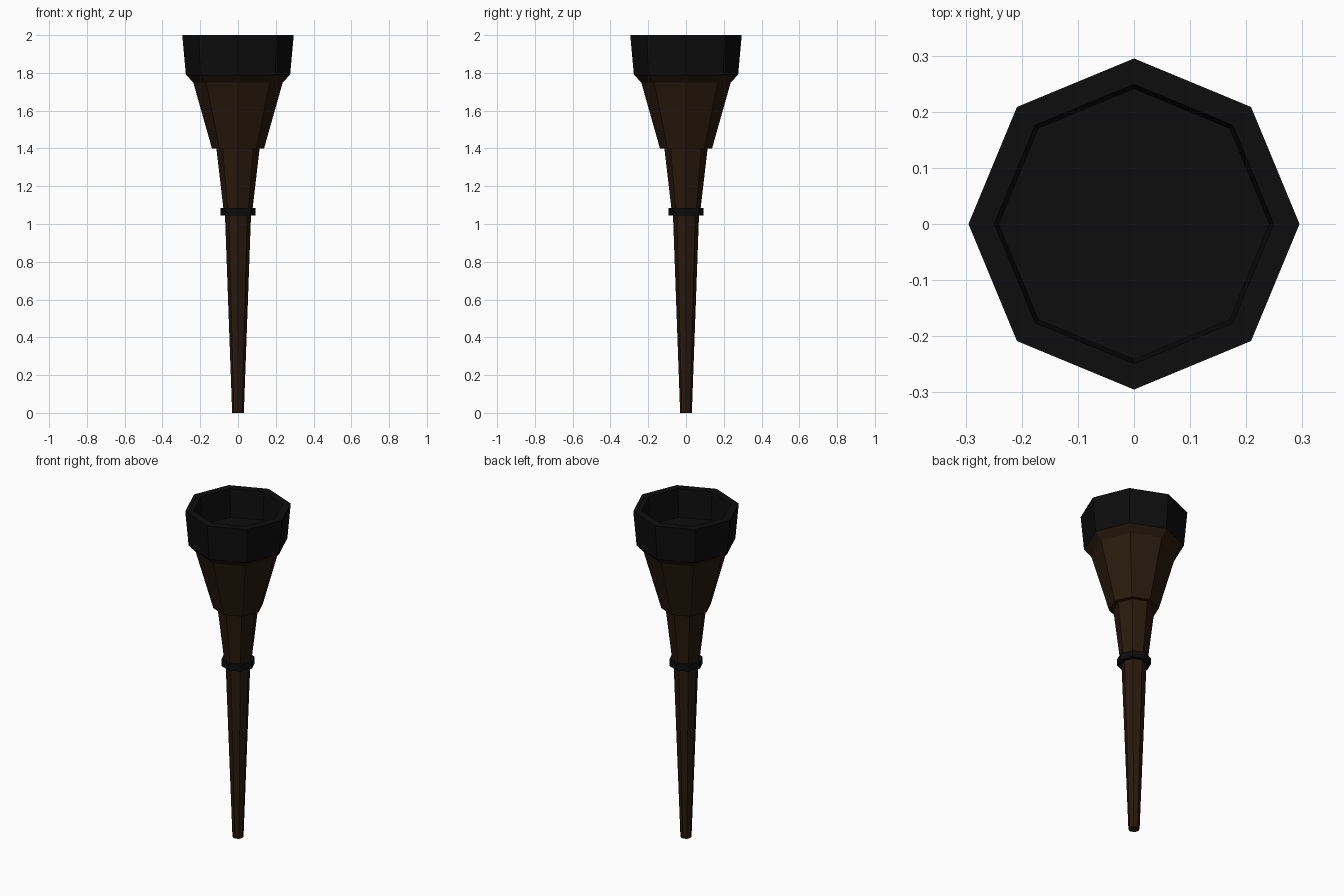
import bpy, bmesh
from math import cos, sin, pi

if "Cube" in bpy.data.objects:
    bpy.data.objects.remove(bpy.data.objects["Cube"])

SIDES = 8


def material(name, rgb):
    m = bpy.data.materials.new(name)
    m.diffuse_color = (*rgb, 1)
    m.use_nodes = True
    m.node_tree.nodes["Principled BSDF"].inputs["Base Color"].default_value = m.diffuse_color
    return m


wood = material("dark_wood", (0.022, 0.010, 0.004))
iron = material("black_iron", (0.004, 0.004, 0.004))


def lathe(name, profile, mat):
    """Octagonal solid from (radius, z) rings, capped at both ends."""
    bm = bmesh.new()
    rings = [[bm.verts.new((r * cos(2 * pi * i / SIDES), r * sin(2 * pi * i / SIDES), z))
              for i in range(SIDES)] for r, z in profile]
    for a, b in zip(rings, rings[1:]):
        for i in range(SIDES):
            j = (i + 1) % SIDES
            bm.faces.new((a[i], a[j], b[j], b[i]))
    bm.faces.new(rings[0][::-1])
    bm.faces.new(rings[-1])
    bmesh.ops.recalc_face_normals(bm, faces=bm.faces)
    me = bpy.data.meshes.new(name)
    bm.to_mesh(me)
    bm.free()
    me.materials.append(mat)
    ob = bpy.data.objects.new(name, me)
    bpy.context.collection.objects.link(ob)
    return ob


# Tapered lower handle
lathe("lower_handle", [(0.031, 0), (0.069, 1.05)], wood)

# Iron band between the handle sections
lathe("handle_band", [(0.093, 1.045), (0.093, 1.085)], iron)

# Upper handle
lathe("upper_handle", [(0.076, 1.07), (0.115, 1.405)], wood)

# Flared wooden head
lathe("flared_head", [(0.138, 1.40), (0.237, 1.75), (0.276, 1.79)], wood)

# Iron cup with flat rim and recessed floor
lathe("iron_cup", [(0.276, 1.79), (0.295, 2.0), (0.249, 2.0), (0.241, 1.83)], iron)
